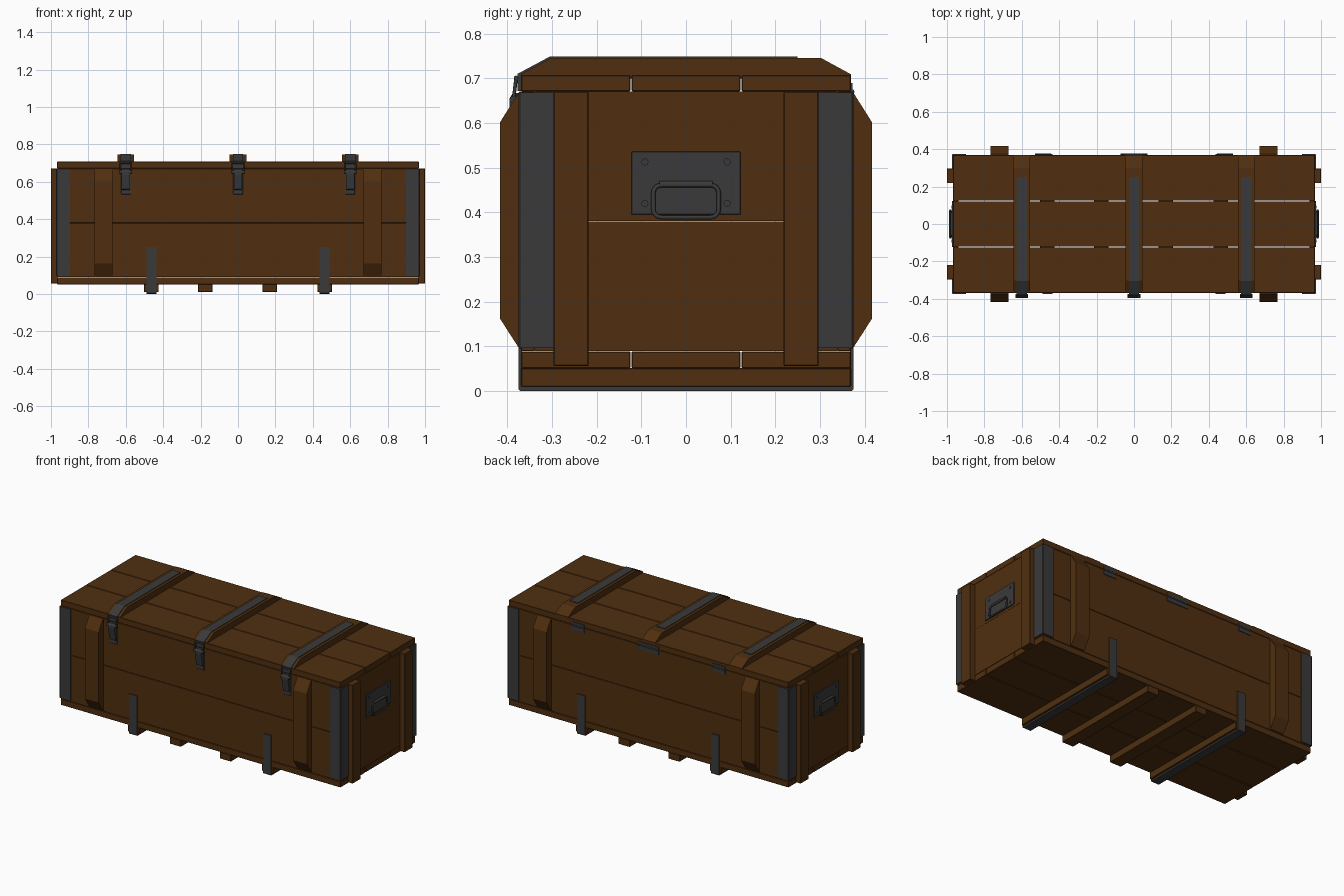
import bpy, bmesh, math
from mathutils import Vector

if "Cube" in bpy.data.objects:
    bpy.data.objects.remove(bpy.data.objects["Cube"])


def material(name, rgb):
    m = bpy.data.materials.new(name)
    m.diffuse_color = (*rgb, 1)
    m.use_nodes = True
    m.node_tree.nodes["Principled BSDF"].inputs["Base Color"].default_value = m.diffuse_color
    return m


WOOD = material("brown wood", (0.080, 0.028, 0.005))
METAL = material("dark metal", (0.042, 0.042, 0.043))
L, W = 0.967, 0.369          # half length and half width of the case


def finish(name, bm, mat, bevel=0.0):
    bmesh.ops.recalc_face_normals(bm, faces=bm.faces)
    mesh = bpy.data.meshes.new(name)
    bm.to_mesh(mesh)
    bm.free()
    mesh.materials.append(mat)
    ob = bpy.data.objects.new(name, mesh)
    bpy.context.collection.objects.link(ob)
    if bevel:
        b = ob.modifiers.new("edge", "BEVEL")
        b.width, b.segments = bevel, 1
    return ob


def box(name, x, y, z, mat, bevel=0.0):
    """Box from (min, max) pairs."""
    bm = bmesh.new()
    bmesh.ops.create_cube(bm, size=1)
    for v in bm.verts:
        v.co = [(a + b) / 2 + c * (b - a) for c, (a, b) in zip(v.co, (x, y, z))]
    return finish(name, bm, mat, bevel)


def prism(name, pts, lo, hi, mat, axis="x"):
    """Extrude a closed profile: (y, z) along x, or (x, y) along z."""
    bm = bmesh.new()
    put = (lambda p, t: (t, p[0], p[1])) if axis == "x" else (lambda p, t: (p[0], p[1], t))
    a = [bm.verts.new(put(p, lo)) for p in pts]
    b = [bm.verts.new(put(p, hi)) for p in pts]
    bm.faces.new(a)
    bm.faces.new(b)
    for i in range(len(pts)):
        j = (i + 1) % len(pts)
        bm.faces.new((a[i], a[j], b[j], b[i]))
    return finish(name, bm, mat)


def rod(name, centre, radius, length, axis, mat, sides=12):
    bm = bmesh.new()
    bmesh.ops.create_cone(bm, cap_ends=True, segments=sides, radius1=radius,
                          radius2=radius, depth=length)
    turn = Vector((0, 0, 1)).rotation_difference(Vector(axis))
    for v in bm.verts:
        v.co = turn @ v.co + Vector(centre)
    ob = finish(name, bm, mat)
    for p in ob.data.polygons:
        p.use_smooth = len(p.vertices) == 4
    return ob


# Lid and floor, three long planks each
for y0, y1 in ((-W, -0.1245), (-0.1215, 0.1215), (0.1245, W)):
    box("lid_plank", (-L, L), (y0, y1), (0.671, 0.707), WOOD, 0.002)
    box("floor_plank", (-L, L), (y0, y1), (0.051, 0.089), WOOD, 0.002)

# Walls, two planks high
for z0, z1 in ((0.09, 0.3795), (0.3805, 0.67)):
    for s in (-1, 1):
        box("side_plank", (-L, L), sorted((s * W, s * (W - 0.03))), (z0, z1), WOOD, 0.0015)
        box("end_plank", sorted((s * L, s * (L - 0.03))), (-W + 0.03, W - 0.03), (z0, z1), WOOD)

for sx in (-1, 1):
    for sy in (-1, 1):
        # Chamfered upright battens on the long sides
        prism("side_batten", [(sy * y, z) for y, z in
              ((0.365, 0.095), (0.373, 0.095), (0.416, 0.162), (0.416, 0.602), (0.373, 0.67), (0.365, 0.67))],
              sx * 0.672, sx * 0.767, WOOD)
        # Upright battens on the ends
        box("end_batten", sorted((sx * 0.965, sx * 1.0)), sorted((sy * 0.218, sy * 0.296)),
            (0.056, 0.67), WOOD, 0.002)
        # Metal corner angles
        o, i = 0.006, -0.002
        prism("corner_angle", [(sx * x, sy * y) for x, y in
              ((0.897, W + i), (0.897, W + o), (L + o - 0.004, W + o), (L + o, W + o - 0.004),
               (L + o, 0.297), (L + i, 0.297), (L + i, W + i))], 0.097, 0.668, METAL, "z")

# Runners under the floor
for x in (-0.463, -0.175, 0.17, 0.463):
    box("runner", (x - 0.039, x + 0.039), (-W, W), (0.01, 0.052), WOOD, 0.002)

# U-shaped metal straps round the outer runners
for x in (-0.463, 0.463):
    prism("bottom_strap", [(-0.375, 0.25), (-0.375, 0.004), (-0.371, 0), (0.371, 0), (0.375, 0.004),
          (0.375, 0.25), (0.367, 0.25), (0.367, 0.011), (-0.367, 0.011), (-0.367, 0.25)],
          x - 0.027, x + 0.027, METAL)

# Lid battens with metal straps and front latches
for x in (-0.6, 0, 0.6):
    prism("lid_batten", [(-W, 0.70), (-W, 0.709), (-0.303, 0.745), (0.303, 0.745), (W, 0.709), (W, 0.70)],
          x - 0.045, x + 0.045, WOOD)
    prism("lid_strap", [(0.25, 0.744), (0.25, 0.749), (-0.304, 0.749), (-0.377, 0.710), (-0.377, 0.672),
          (-0.368, 0.672), (-0.368, 0.708), (-0.302, 0.744)], x - 0.028, x + 0.028, METAL)
    box("latch_plate", (x - 0.026, x + 0.026), (-0.374, -0.366), (0.533, 0.655), METAL, 0.002)
    prism("latch_lever", [(-0.372, 0.555), (-0.381, 0.56), (-0.395, 0.637), (-0.395, 0.655),
          (-0.387, 0.667), (-0.372, 0.667)], x - 0.022, x + 0.022, METAL)
    rod("latch_pin", (x, -0.387, 0.652), 0.008, 0.068, (1, 0, 0), METAL)
    rod("latch_hook", (x, -0.380, 0.701), 0.005, 0.068, (1, 0, 0), METAL)
    for s in (-1, 1):
        rod("latch_link", (x + s * 0.030, -0.383, 0.677), 0.004, 0.05, (0, 0.12, 1), METAL, 8)

# Hinges along the back
for x, h in ((-0.487, 0.043), (0, 0.072), (0.487, 0.043)):
    box("hinge_leaf", (x - h, x + h), (0.366, 0.373), (0.640, 0.690), METAL)
    rod("hinge_knuckle", (x, 0.372, 0.670), 0.005, 2 * h, (1, 0, 0), METAL)

# End plates, rivets and drop handles
for s in (-1, 1):
    box("handle_plate", sorted((s * 0.965, s * 0.973)), (-0.122, 0.122), (0.395, 0.536), METAL, 0.001)
    for y in (-0.092, 0.092):
        for z in (0.42, 0.513):
            rod("rivet", (s * 0.974, y, z), 0.008, 0.006, (1, 0, 0), METAL, 10)
    rod("handle_hinge", (s * 0.976, 0, 0.463), 0.007, 0.118, (0, 1, 0), METAL)
    path = []
    for k, (cy, cz) in enumerate(((0.055, 0.444), (-0.055, 0.444), (-0.055, 0.406), (0.055, 0.406))):
        for j in range(5):
            a = math.radians(k * 90 + j * 22.5)
            z = cz + 0.017 * math.sin(a)
            path.append((s * (0.978 + (0.463 - z) * 0.08), cy + 0.018 * math.cos(a), z, 1))
    cu = bpy.data.curves.new("handle", "CURVE")
    cu.dimensions, cu.bevel_depth, cu.bevel_resolution = "3D", 0.005, 2
    sp = cu.splines.new("POLY")
    sp.points.add(len(path) - 1)
    for p, c in zip(sp.points, path):
        p.co = c
    sp.use_cyclic_u = True
    cu.materials.append(METAL)
    ob = bpy.data.objects.new("handle", cu)
    bpy.context.collection.objects.link(ob)
    bpy.ops.object.select_all(action="DESELECT")
    ob.select_set(True)
    bpy.context.view_layer.objects.active = ob
    bpy.ops.object.convert(target="MESH")
